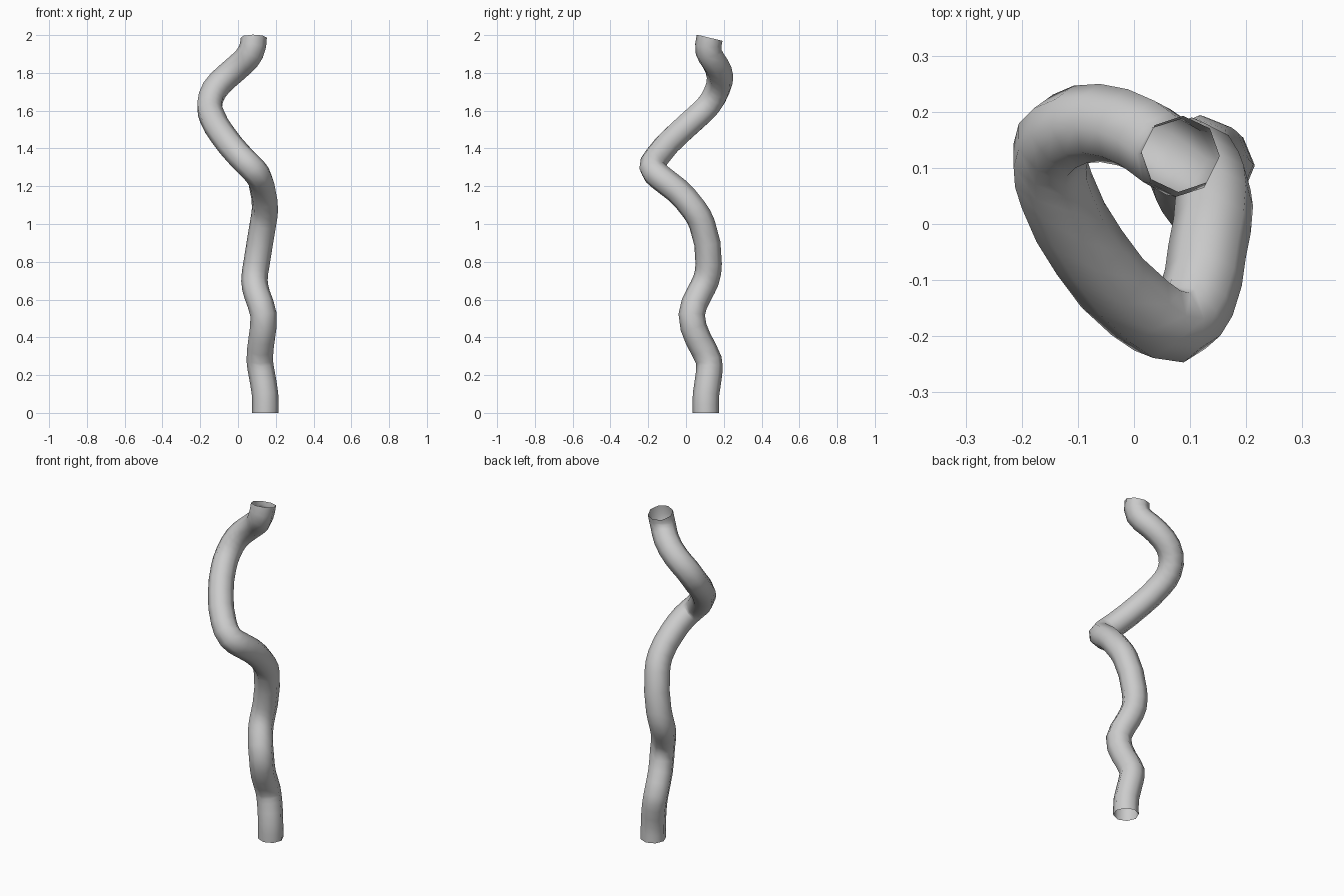
import bpy

# Centre line of the winding pipe
path = [
    (0.145, 0.105, 0.00), (0.143, 0.106, 0.10), (0.125, 0.122, 0.21),
    (0.115, 0.120, 0.28), (0.125, 0.065, 0.39), (0.135, 0.030, 0.52),
    (0.100, 0.070, 0.63), (0.087, 0.105, 0.70), (0.098, 0.120, 0.79),
    (0.132, 0.085, 1.00), (0.143, 0.040, 1.08), (0.130, -0.050, 1.18),
    (0.110, -0.140, 1.25), (0.075, -0.178, 1.295), (0.010, -0.150, 1.36),
    (-0.080, -0.050, 1.47), (-0.138, 0.060, 1.57), (-0.150, 0.120, 1.63),
    (-0.125, 0.165, 1.71), (-0.060, 0.180, 1.78), (0.020, 0.155, 1.85),
    (0.068, 0.120, 1.91), (0.083, 0.125, 1.986),
]

# Open eight-sided pipe swept along the path
curve = bpy.data.curves.new("winding_pipe", "CURVE")
curve.dimensions = "3D"
curve.bevel_depth = 0.07
curve.bevel_resolution = 2
curve.resolution_u = 2
curve.twist_mode = "MINIMUM"
spline = curve.splines.new("BEZIER")
spline.bezier_points.add(len(path) - 1)
spline.resolution_u = 2
for point, co in zip(spline.bezier_points, path):
    point.co = co
    point.handle_left_type = point.handle_right_type = "AUTO"

# Square off the foot and lean the top opening
for point, lean in ((spline.bezier_points[0], 0.0), (spline.bezier_points[-1], 0.006)):
    x, y, z = point.co
    point.handle_left_type = point.handle_right_type = "FREE"
    point.handle_left = (x, y - lean, z - 0.025)
    point.handle_right = (x, y + lean, z + 0.025)

pipe = bpy.data.objects.new("winding_pipe", curve)
bpy.context.collection.objects.link(pipe)
